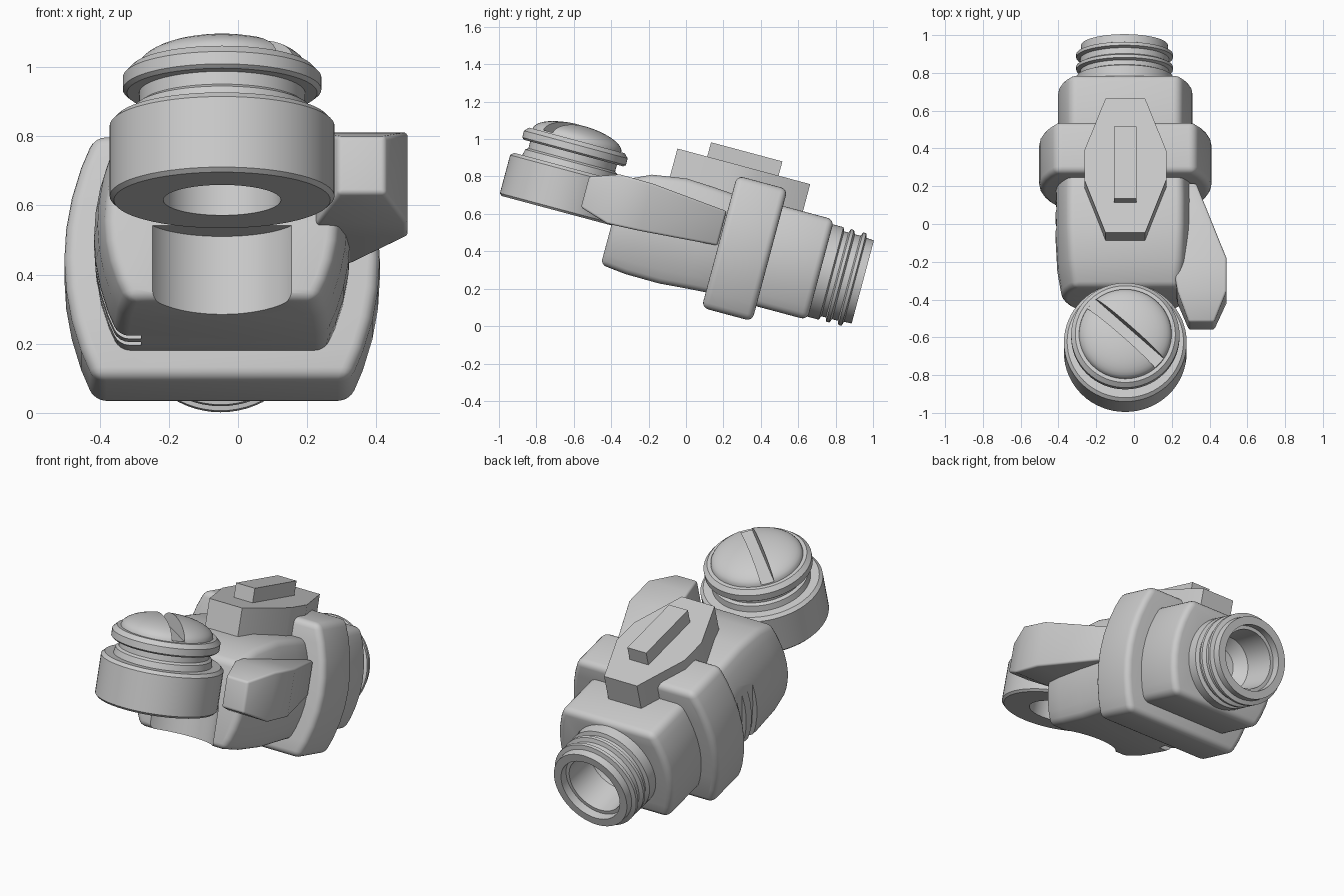
import bpy, bmesh, math
from mathutils import Matrix

if "Cube" in bpy.data.objects:
    bpy.data.objects.remove(bpy.data.objects["Cube"], do_unlink=True)

CX = -0.046                                        # centre line of the body
TILT = Matrix.Rotation(math.radians(-15), 4, 'X')  # the whole model leans forward

grey = bpy.data.materials.new("plain grey")
grey.use_nodes = True
grey.diffuse_color = (0.6, 0.6, 0.6, 1)
grey.node_tree.nodes["Principled BSDF"].inputs["Base Color"].default_value = (0.6, 0.6, 0.6, 1)


def finish(name, bm, bevel=0, cutters=(), angle=32, helper=False):
    """Turn a bmesh into an object, bevel it, cut it and shade it."""
    bmesh.ops.recalc_face_normals(bm, faces=bm.faces)
    mesh = bpy.data.meshes.new(name)
    bm.to_mesh(mesh)
    bm.free()
    mesh.materials.append(grey)
    obj = bpy.data.objects.new(name, mesh)
    bpy.context.scene.collection.objects.link(obj)
    obj.matrix_world = TILT
    if helper:
        obj.hide_render = True
        obj.hide_viewport = True
        return obj
    if bevel:
        mod = obj.modifiers.new("bevel", 'BEVEL')
        mod.width, mod.segments = bevel, 4
        mod.limit_method = 'ANGLE'
        mod.angle_limit = math.radians(35)
    for cutter in cutters:
        mod = obj.modifiers.new("cut", 'BOOLEAN')
        mod.operation, mod.solver, mod.object = 'DIFFERENCE', 'EXACT', cutter
    bpy.context.view_layer.update()
    baked = bpy.data.meshes.new_from_object(
        obj.evaluated_get(bpy.context.evaluated_depsgraph_get()))
    obj.modifiers.clear()
    obj.data = baked
    bpy.ops.object.select_all(action='DESELECT')
    obj.select_set(True)
    bpy.context.view_layer.objects.active = obj
    bpy.ops.object.shade_smooth_by_angle(angle=math.radians(angle))
    return obj


def loft(rings):
    """Skin a list of equal point rings and close both ends."""
    bm = bmesh.new()
    loops = [[bm.verts.new(p) for p in ring] for ring in rings]
    n = len(loops[0])
    for a, b in zip(loops, loops[1:]):
        for i in range(n):
            bm.faces.new((a[i], a[(i + 1) % n], b[(i + 1) % n], b[i]))
    bm.faces.new(loops[0])
    bm.faces.new(loops[-1])
    return bm


def barrel(u, low, high, half):
    """Cross-section with bowed sides, narrower at bottom and top."""
    side = []
    for i in range(9):
        t = i / 8
        side.append((half * (1 - 0.19 * (2 * t - 1) ** 2), low + (high - low) * t))
    return ([(CX + w, u, v) for w, v in side]
            + [(CX - w, u, v) for w, v in reversed(side)])


def box(x0, x1, u0, u1, v0, v1):
    return loft([[(x0, u, v0), (x1, u, v0), (x1, u, v1), (x0, u, v1)] for u in (u0, u1)])


def lathe(profile, matrix, steps=64):
    """Spin a (radius, height) profile about z, then place it."""
    bm = bmesh.new()
    verts = [bm.verts.new((r, 0, h)) for r, h in profile]
    edges = [bm.edges.new(pair) for pair in zip(verts, verts[1:])]
    bmesh.ops.spin(bm, geom=verts + edges, cent=(0, 0, 0), axis=(0, 0, 1),
                   angle=math.tau, steps=steps)
    bmesh.ops.remove_doubles(bm, verts=bm.verts, dist=1e-4)
    bm.transform(matrix)
    return bm


def drum(radius, low, high, matrix):
    return lathe([(0, low), (radius, low), (radius, high), (0, high)], matrix)


RING = Matrix.Translation((CX, -0.82, 0))
PIPE = Matrix.Translation((CX - 0.004, 0, 0.473)) @ Matrix.Rotation(-math.pi / 2, 4, 'X')

# Hidden cutters
recess = finish("recess_cutter", drum(0.227, 0.1, 0.42, Matrix.Translation((CX, -0.63, 0))), helper=True)
bore = finish("bore_cutter", drum(0.2, 0.52, 0.7, PIPE), helper=True)
grooves = []
for u in (-0.07, -0.17):
    outline = [(-0.6, 0.1), (-0.28, 0.1), (-0.28, 0.22), (-0.35, 0.25), (-0.385, 0.4), (-0.42, 0.6), (-0.6, 0.6)]
    shape = loft([[(x, w, v) for x, v in outline] for w in (u, u + 0.05)])
    grooves.append(finish("groove_cutter", shape, helper=True))
slot_bm = box(-0.035, 0.035, -0.5, 0.5, 0.815, 1)
slot_bm.transform(RING @ Matrix.Rotation(math.radians(48), 4, 'Z'))
slot = finish("slot_cutter", slot_bm, helper=True)

# Body: tapered front housing, wide collar, rear housing
front = [(-0.525, 0.2, 0.67, 0.335), (-0.385, 0.185, 0.735, 0.36), (-0.2, 0.183, 0.763, 0.37),
         (-0.05, 0.195, 0.756, 0.37), (0.1, 0.205, 0.745, 0.365)]
finish("front_housing", loft([barrel(*s) for s in front]), 0.03, [recess] + grooves)
finish("collar", loft([barrel(u, 0.117, 0.848, 0.456) for u in (0.055, 0.335)]), 0.035)
finish("rear_housing", loft([barrel(u, 0.2, 0.755, 0.356) for u in (0.3, 0.618)]), 0.035, [bore])

# Threaded hollow pipe at the back
thread = [(0, 0.54), (0.1, 0.56), (0.155, 0.62), (0.165, 0.805), (0.185, 0.805), (0.185, 0.852), (0.23, 0.852),
          (0.232, 0.81), (0.256, 0.803), (0.256, 0.785), (0.235, 0.777), (0.235, 0.745), (0.256, 0.735),
          (0.256, 0.718), (0.235, 0.71), (0.235, 0.685), (0.256, 0.677), (0.256, 0.56), (0, 0.53)]
finish("threaded_pipe", lathe(thread, PIPE))

# Six-sided top plate with a raised rail
plate = [(-0.105, -0.29), (0.105, -0.29), (0.217, 0.0), (0.217, 0.16), (0.105, 0.445),
         (-0.105, 0.445), (-0.217, 0.16), (-0.217, 0.0)]
finish("top_plate", loft([[(CX + x, u, v) for x, u in plate] for v in (0.7, 0.905)]))
finish("top_rail", box(CX - 0.06, CX + 0.06, -0.125, 0.27, 0.88, 0.984))

# Side lever, wedge-shaped at both ends
lever = [(-0.707, 0.29, 0.425, 0.468, 0.638), (-0.55, 0.23, 0.49, 0.42, 0.692),
         (-0.37, 0.2, 0.49, 0.428, 0.69), (0.05, 0.26, 0.33, 0.46, 0.65)]
finish("side_lever", loft([[(a, u, c), (b, u, c), (b, u, d), (a, u, d)]
                           for u, a, b, c, d in lever]), 0.012)

# Front ring with a blind hole and a neck
ring = [(0, 0.58), (0.17, 0.58), (0.17, 0.417), (0.313, 0.417), (0.325, 0.429), (0.325, 0.64),
        (0.308, 0.657), (0.262, 0.657), (0.255, 0.69), (0.24, 0.7), (0.24, 0.75), (0, 0.75)]
finish("hinge_ring", lathe(ring, RING))

# Slotted domed screw head
dome = [(0.245 * math.cos(a), 0.808 + 0.085 * math.sin(a))
        for a in (math.pi / 2 * i / 10 for i in range(10))]
head = [(0, 0.738), (0.275, 0.738), (0.287, 0.748), (0.287, 0.785), (0.265, 0.808)] + dome + [(0, 0.893)]
finish("screw_head", lathe(head, RING), cutters=[slot])
